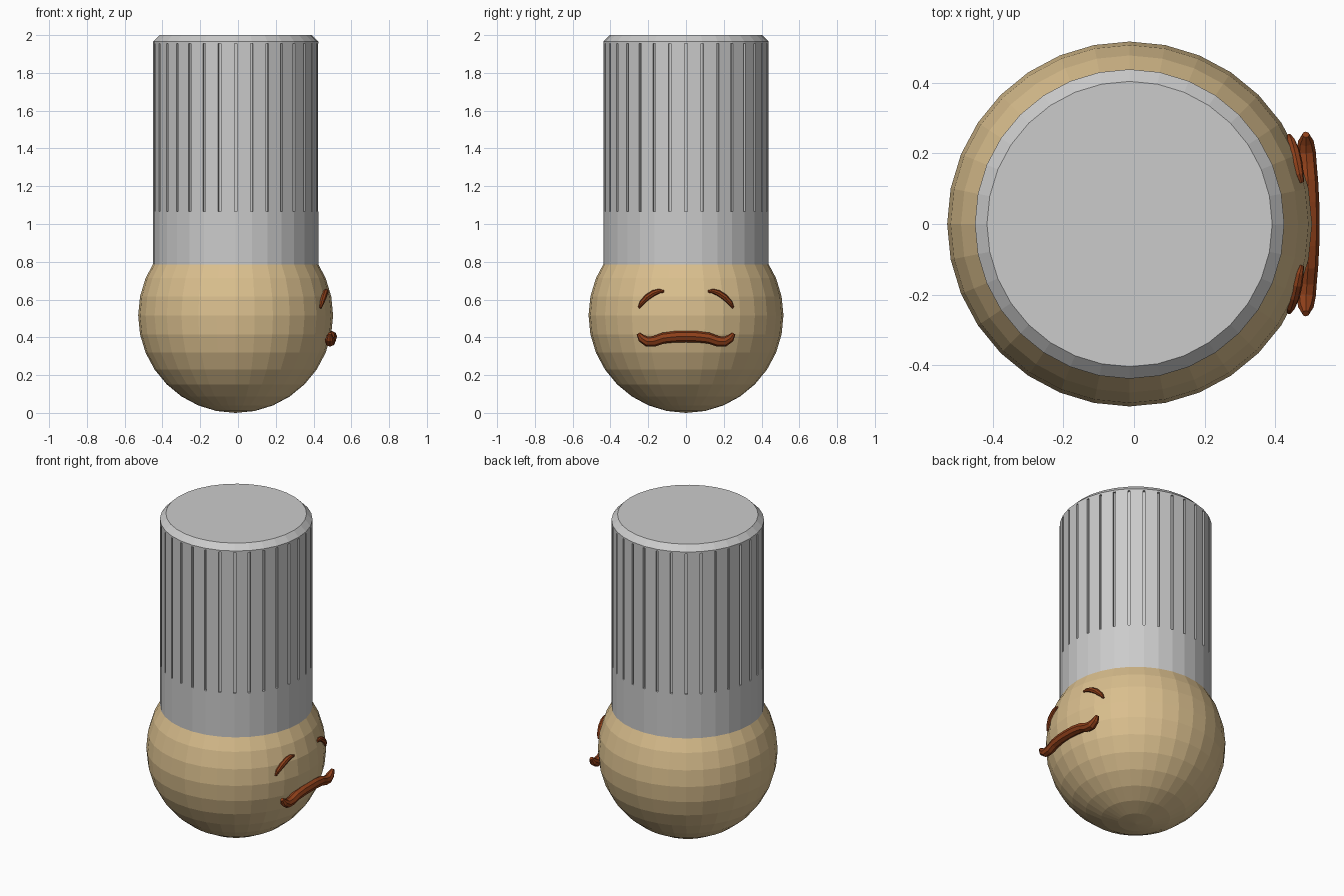
import bpy, bmesh, math
from mathutils import Matrix, Vector

if "Cube" in bpy.data.objects:
    bpy.data.objects.remove(bpy.data.objects["Cube"])

CX = -0.0125      # axis of the head and hat
SIDES = 32
HAT_R = 0.4375


def material(name, rgb):
    m = bpy.data.materials.new(name)
    m.diffuse_color = (*rgb, 1)
    m.use_nodes = True
    m.node_tree.nodes["Principled BSDF"].inputs["Base Color"].default_value = m.diffuse_color
    return m


def mesh_object(name, bm, mat=None):
    me = bpy.data.meshes.new(name)
    bmesh.ops.recalc_face_normals(bm, faces=bm.faces)
    bm.to_mesh(me)
    bm.free()
    ob = bpy.data.objects.new(name, me)
    bpy.context.collection.objects.link(ob)
    if mat:
        me.materials.append(mat)
    return ob


def tube(name, points, mat, squash=1.0):
    """Eight-sided tapered tube along (x, y, z, radius) points."""
    bm = bmesh.new()
    rings = []
    for i, p in enumerate(points):
        a = Vector(points[max(i - 1, 0)][:3])
        b = Vector(points[min(i + 1, len(points) - 1)][:3])
        t = (b - a).normalized()
        side = Vector((1, 0, 0))
        side = (side - t * side.dot(t)).normalized()
        up = t.cross(side)
        rings.append([bm.verts.new(Vector(p[:3]) + p[3] * (
            side * squash * math.cos(k * math.tau / 8) + up * math.sin(k * math.tau / 8)))
            for k in range(8)])
    for r, s in zip(rings, rings[1:]):
        for k in range(8):
            n = (k + 1) % 8
            bm.faces.new((r[k], r[n], s[n], s[k]))
    bm.faces.new(rings[0])
    bm.faces.new(rings[-1])
    return mesh_object(name, bm, mat)


skin = material("tan", (0.70, 0.52, 0.27))
brown = material("brown", (0.27, 0.05, 0.01))

# Head
bm = bmesh.new()
bmesh.ops.create_uvsphere(bm, u_segments=SIDES, v_segments=16, radius=0.516,
                          matrix=Matrix.Translation((CX, 0, 0.516)))
mesh_object("head", bm, skin)

# Hat with chamfered top rim
bm = bmesh.new()
bmesh.ops.create_cone(bm, cap_ends=True, segments=SIDES, radius1=HAT_R, radius2=HAT_R,
                      depth=1.25, matrix=Matrix.Translation((CX, 0, 1.375)))
rim = [e for e in bm.edges if all(v.co.z > 1.9 for v in e.verts)]
bmesh.ops.bevel(bm, geom=rim, offset=0.034, segments=1, affect='EDGES')
hat = mesh_object("hat", bm)

# Vertical grooves around the hat
bm = bmesh.new()
for k in range(SIDES):
    m = (Matrix.Translation((CX, 0, 1.51)) @ Matrix.Rotation(k * math.tau / SIDES, 4, 'Z')
         @ Matrix.Translation((HAT_R, 0, 0)) @ Matrix.Diagonal((0.03, 0.014, 0.89, 1)))
    bmesh.ops.create_cube(bm, size=1, matrix=m)
cutter = mesh_object("groove_cutter", bm)
cutter.hide_render = True
cutter.hide_viewport = True
cut = hat.modifiers.new("grooves", 'BOOLEAN')
cut.operation = 'DIFFERENCE'
cut.solver = 'EXACT'
cut.object = cutter

# Mouth: half path mirrored across y
half = [(0.494, 0.06, 0.403, 0.030), (0.492, 0.12, 0.396, 0.029),
        (0.489, 0.165, 0.380, 0.028), (0.487, 0.205, 0.377, 0.027),
        (0.486, 0.235, 0.395, 0.022), (0.486, 0.253, 0.420, 0.010)]
path = [(x, -y, z, r) for x, y, z, r in reversed(half)] + [(0.495, 0, 0.404, 0.030)] + half
tube("mouth", path, brown)

# Closed arched eyes lying on the head
arc = [(0.117, 0.643, 0.006), (0.14, 0.645, 0.012), (0.17, 0.635, 0.016),
       (0.205, 0.612, 0.017), (0.235, 0.582, 0.013), (0.25, 0.556, 0.006)]
for label, s in (("left", -1), ("right", 1)):
    pts = []
    for y, z, r in arc:
        x = CX + math.sqrt(0.516 ** 2 - y * y - (z - 0.516) ** 2)
        pts.append((x + 0.001, s * y, z, r))
    tube(label + "_eye", pts, brown)
